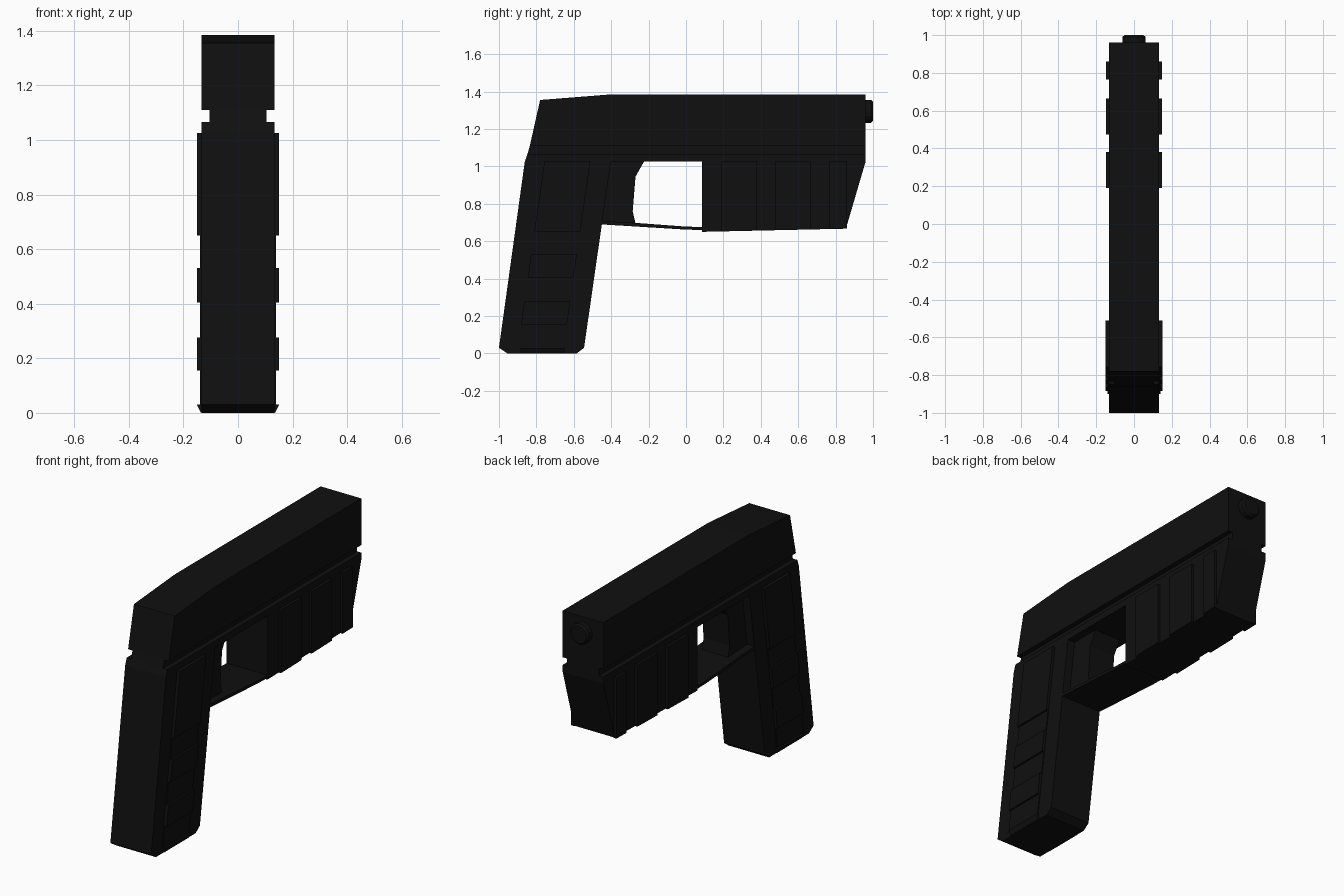
import bpy, bmesh, math
from mathutils import Matrix

if "Cube" in bpy.data.objects:
    bpy.data.objects.remove(bpy.data.objects["Cube"])


def material(name, v):
    m = bpy.data.materials.new(name)
    m.diffuse_color = (v, v, v, 1)
    m.use_nodes = True
    m.node_tree.nodes["Principled BSDF"].inputs["Base Color"].default_value = m.diffuse_color
    return m


BLACK = material("matte black", 0.005)


def finish(name, bm):
    bmesh.ops.recalc_face_normals(bm, faces=bm.faces)
    me = bpy.data.meshes.new(name)
    bm.to_mesh(me)
    bm.free()
    ob = bpy.data.objects.new(name, me)
    bpy.context.collection.objects.link(ob)
    me.materials.append(BLACK)
    return ob


def slab(name, profile, x0, x1):
    """Side profile of (y, z) points extruded between two x values."""
    bm = bmesh.new()
    f = bm.faces.new([bm.verts.new((x0, y, z)) for y, z in profile])
    r = bmesh.ops.extrude_face_region(bm, geom=[f])
    for v in r["geom"]:
        if isinstance(v, bmesh.types.BMVert):
            v.co.x = x1
    return finish(name, bm)


def centred(name, profile, half):
    return slab(name, profile, -half, half)


def lean(z):
    """Forward shift of the slanted grip at height z."""
    return 0.144 * (z - 0.03)


def grip_pad(name, z0, z1, ya, yb, half):
    """Raised plates on both sides of the grip, following its slant."""
    prof = [(ya + lean(z0), z0), (yb + lean(z0), z0),
            (yb + lean(z1), z1), (ya + lean(z1), z1)]
    for side, s in (("right", 1), ("left", -1)):
        slab(f"{name}_{side}", prof, s * 0.13, s * half)


W = 0.133

# Upper slide, side groove and frame rail
centred("slide", [(-0.835, 1.11), (-0.78, 1.355), (-0.40, 1.385),
                  (0.96, 1.385), (0.96, 1.11)], W)
centred("slide_groove", [(-0.848, 1.065), (-0.835, 1.11), (0.96, 1.11), (0.96, 1.065)], 0.104)
centred("frame_rail", [(-0.862, 1.025), (-0.848, 1.065), (0.96, 1.065), (0.96, 1.025)], W)

# Slanted grip
centred("grip", [(-0.955, 0), (-1.0, 0.03), (-0.862, 1.025), (-0.402, 1.025),
                 (-0.45, 0.69), (-0.545, 0.03), (-0.585, 0)], W)
grip_pad("grip_strip", 0.03, 1.025, -0.90, -0.655, 0.139)
for i, (z0, z1) in enumerate([(0.155, 0.277), (0.405, 0.53), (0.65, 1.025)]):
    grip_pad(f"grip_pad_{i}", z0, z1, -0.90, -0.655, 0.151)

# Tapered foot at the base of the grip
foot = centred("grip_foot", [(-0.885, 0.001), (-0.885, 0.03), (-0.65, 0.03), (-0.65, 0.001)], 0.151)
for v in foot.data.vertices:
    if v.co.z < 0.02:
        v.co.x *= 0.136 / 0.151

# Trigger block and guard
centred("trigger", [(-0.45, 0.69), (-0.27, 0.695), (-0.285, 0.76), (-0.27, 0.945),
                    (-0.225, 1.025), (-0.41, 1.025)], 0.085)
centred("trigger_guard", [(-0.455, 0.69), (-0.45, 0.708), (-0.27, 0.698), (0.0, 0.678),
                          (0.09, 0.676), (0.09, 0.66), (0.0, 0.662)], W)

# Front block with raised ribs
centred("front_block", [(0.085, 0.65), (0.085, 1.025), (0.96, 1.025), (0.855, 0.667)], W)
for i, (a, b) in enumerate([(0.19, 0.38), (0.475, 0.665), (0.765, 0.86)]):
    za, zb = (0.65 + 0.022 * (y - 0.085) for y in (a, b))
    for side, s in (("right", 1), ("left", -1)):
        slab(f"rib_{i}_{side}", [(a, za), (b, zb), (b, 1.025), (a, 1.025)], s * 0.13, s * 0.148)

# Muzzle stub with a chamfered rim
bm = bmesh.new()
bmesh.ops.create_cone(bm, cap_ends=True, segments=16, radius1=0.061, radius2=0.061, depth=0.06,
                      matrix=Matrix.Translation((0, 0.97, 1.294)) @ Matrix.Rotation(-math.pi / 2, 4, 'X'))
rim = [e for e in bm.edges if all(v.co.y > 0.99 for v in e.verts)]
bmesh.ops.bevel(bm, geom=rim, offset=0.01, segments=1, affect='EDGES')
finish("muzzle", bm)
